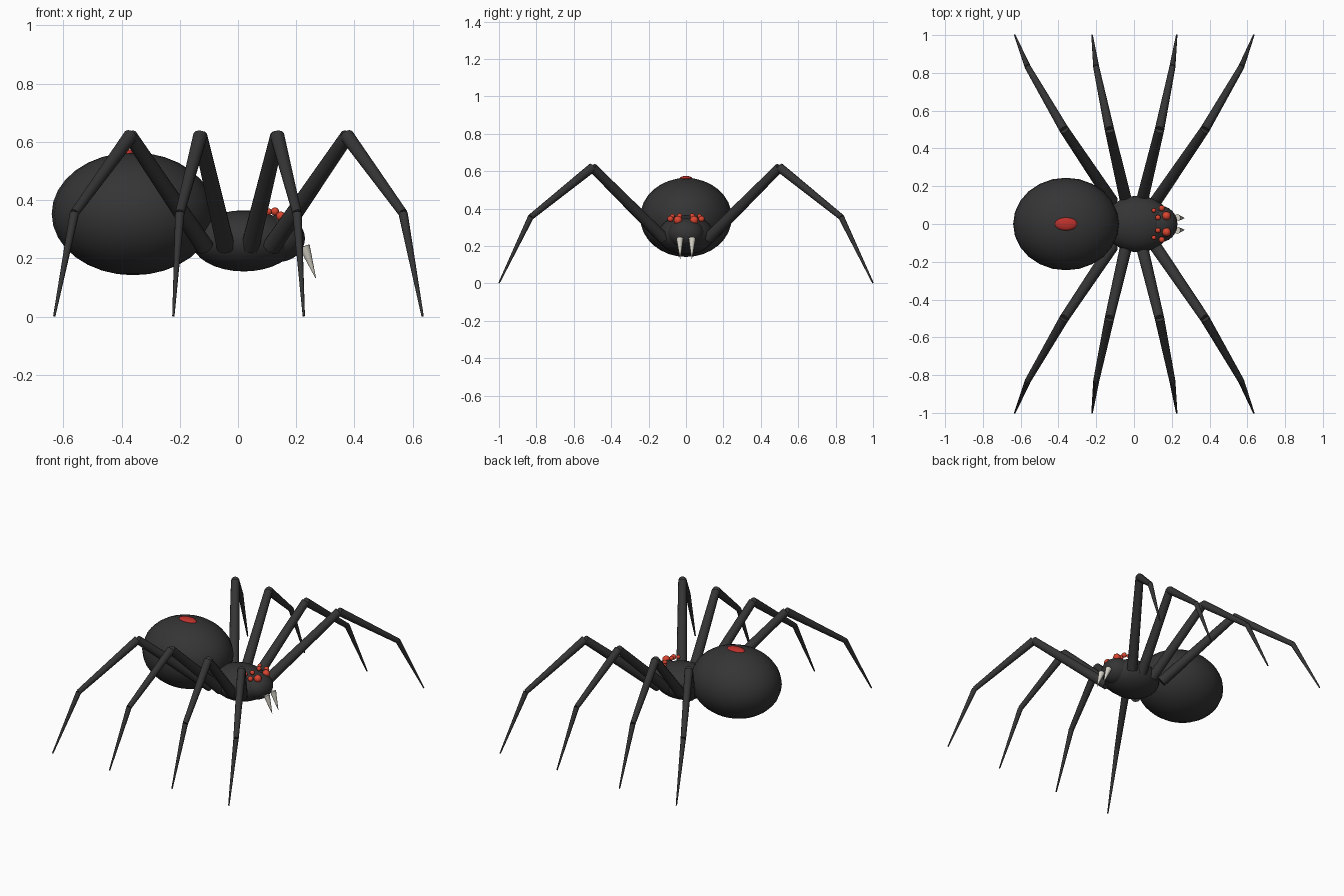
import bpy
import math
from mathutils import Vector

if "Cube" in bpy.data.objects:
    bpy.data.objects.remove(bpy.data.objects["Cube"])


def material(name, color):
    m = bpy.data.materials.new(name)
    m.diffuse_color = (*color, 1)
    m.use_nodes = True
    m.node_tree.nodes["Principled BSDF"].inputs["Base Color"].default_value = m.diffuse_color
    return m


BLACK = material("dark_shell", (0.035, 0.035, 0.035))
RED = material("red_marking", (0.5, 0.03, 0.025))
EYE = material("red_eye", (0.7, 0.06, 0.03))
BONE = material("pale_fang", (0.65, 0.63, 0.55))


def finish(ob, name, mat):
    ob.name = name
    ob.data.materials.append(mat)
    bpy.ops.object.shade_smooth_by_angle(angle=math.radians(40))
    return ob


def ellipsoid(name, center, radii, mat, segs=24, rings=16):
    bpy.ops.mesh.primitive_uv_sphere_add(segments=segs, ring_count=rings, radius=1, location=center)
    ob = bpy.context.object
    ob.scale = radii
    bpy.ops.object.transform_apply(location=False, rotation=False, scale=True)
    return finish(ob, name, mat)


def taper(name, a, b, r1, r2, mat, sides=12):
    a, b = Vector(a), Vector(b)
    bpy.ops.mesh.primitive_cone_add(vertices=sides, radius1=r1, radius2=r2,
                                    depth=(b - a).length, location=(a + b) / 2)
    ob = bpy.context.object
    ob.rotation_euler = (b - a).to_track_quat('Z', 'Y').to_euler()
    return finish(ob, name, mat)


# body
ellipsoid("abdomen", (-0.36, 0, 0.353), (0.28, 0.245, 0.211), BLACK)
ellipsoid("thorax", (0.02, 0, 0.26), (0.18, 0.15, 0.105), BLACK)
ellipsoid("head", (0.14, 0, 0.268), (0.09, 0.096, 0.08), BLACK)
ellipsoid("back_marking", (-0.36, 0, 0.56), (0.06, 0.035, 0.015), RED, 16, 8)

# eyes: x, y, z, radius
EYES = [(0.172, 0.043, 0.338, 0.023), (0.147, 0.083, 0.345, 0.016),
        (0.105, 0.072, 0.36, 0.012), (0.127, 0.034, 0.361, 0.014)]
# legs: x of hip, knee, ankle and tip
LEGS = [(0.115, 0.375, 0.567, 0.634), (0.042, 0.135, 0.203, 0.226),
        (-0.042, -0.13, -0.2, -0.222), (-0.115, -0.37, -0.562, -0.631)]
LEG_YZ = [(0.12, 0.24), (0.5, 0.62), (0.83, 0.355), (1.0, 0.002)]
LEG_R = [0.032, 0.025, 0.016, 0.004]
PARTS = ["upper", "middle", "lower"]

for s, side in ((1, "left"), (-1, "right")):
    for i, (x, y, z, r) in enumerate(EYES):
        ellipsoid(f"eye_{side}_{i + 1}", (x, s * y, z), (r, r, r), EYE, 12, 8)
    # fangs
    taper(f"fang_{side}", (0.228, s * 0.033, 0.242), (0.267, s * 0.031, 0.132), 0.019, 0.001, BONE)
    # three-part legs
    for i, xs in enumerate(LEGS):
        pts = [(x, s * y, z) for x, (y, z) in zip(xs, LEG_YZ)]
        for k, part in enumerate(PARTS):
            taper(f"leg_{side}_{i + 1}_{part}", pts[k], pts[k + 1], LEG_R[k], LEG_R[k + 1], BLACK)
